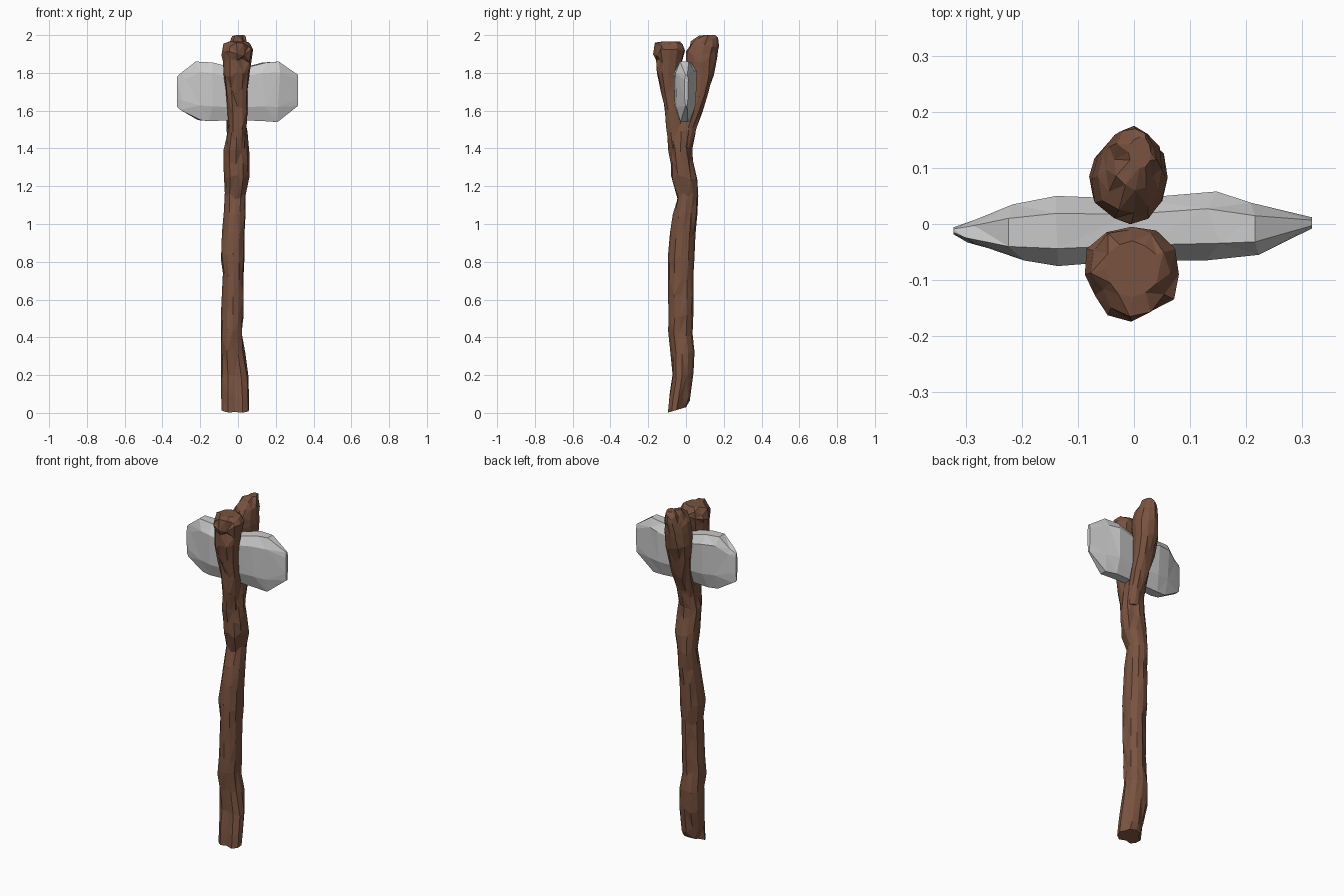
import bpy, bmesh, math, random
from math import sin, cos, pi, exp

random.seed(4)
wood = bpy.data.materials.new("wood")
wood.diffuse_color = (0.19, 0.085, 0.05, 1)


def skin(name, rings, mat=None):
    """Join closed rings of points into a capped flat-faced solid."""
    bm = bmesh.new()
    loops = [[bm.verts.new(p) for p in r] for r in rings]
    n = len(loops[0])
    for a, b in zip(loops, loops[1:]):
        for i in range(n):
            j = (i + 1) % n
            bm.faces.new((a[i], a[j], b[j], b[i]))
    bm.faces.new(loops[0][::-1])
    bm.faces.new(loops[-1])
    bmesh.ops.recalc_face_normals(bm, faces=bm.faces)
    bmesh.ops.triangulate(bm, faces=[f for f in bm.faces if len(f.verts) == 4])
    me = bpy.data.meshes.new(name)
    bm.to_mesh(me)
    bm.free()
    ob = bpy.data.objects.new(name, me)
    bpy.context.collection.objects.link(ob)
    if mat:
        me.materials.append(mat)
    return ob


def branch(name, sections, dents, sides=12, tilt=None):
    """Sections are (z, x min, x max, y min, y max); dents are (angle, z, angular size, height, depth)."""
    rings = []
    for k, (z, x0, x1, y0, y1) in enumerate(sections):
        ring = []
        for i in range(sides):
            a = 2 * pi * i / sides
            r = 1.0 if i % 3 == 0 else random.uniform(0.94, 1.08)
            for da, dz, wa, wz, depth in dents:
                d = (a - da + pi) % (2 * pi) - pi
                r -= depth * exp(-(d / wa) ** 2 - ((z - dz) / wz) ** 2)
            x = (x0 + x1) / 2 + (x1 - x0) / 2 * r * cos(a)
            y = (y0 + y1) / 2 + (y1 - y0) / 2 * r * sin(a)
            end = k in (0, len(sections) - 1)
            dz = random.uniform(-0.02, 0.02) if not end else 0
            if tilt and tilt[0] == k:
                dz = tilt[1] * (y - y0)
            ring.append((x, y, z + dz))
        rings.append(ring)
    return skin(name, rings, wood)


# Handle with bark grooves and knots
branch("handle", [
    (0.00, -0.09, 0.06, -0.10, 0.00), (0.08, -0.09, 0.06, -0.095, 0.02),
    (0.20, -0.09, 0.055, -0.08, 0.04), (0.33, -0.09, 0.04, -0.09, 0.045),
    (0.42, -0.09, 0.03, -0.10, 0.035), (0.52, -0.09, 0.035, -0.095, 0.04),
    (0.62, -0.085, 0.035, -0.095, 0.04), (0.72, -0.08, 0.035, -0.095, 0.04),
    (0.82, -0.09, 0.035, -0.095, 0.045), (0.94, -0.085, 0.035, -0.085, 0.05),
    (1.05, -0.075, 0.04, -0.07, 0.06), (1.15, -0.07, 0.04, -0.045, 0.065),
    (1.25, -0.075, 0.06, -0.08, 0.06), (1.33, -0.08, 0.06, -0.08, 0.04),
    (1.40, -0.08, 0.06, -0.095, 0.035), (1.48, -0.06, 0.05, -0.10, 0.05),
    (1.56, -0.045, 0.035, -0.07, 0.04)],
    [(4.71, 0.05, 0.3, 0.3, 0.3), (0.5, 0.05, 0.35, 0.15, 0.2),
     (2.6, 0.0, 0.35, 0.1, 0.3), (5.24, 0.35, 0.4, 0.07, 0.3),
     (0.0, 0.45, 0.4, 0.06, 0.25), (0.0, 0.65, 0.35, 0.08, 0.25),
     (2.1, 0.6, 0.3, 0.15, 0.2), (1.05, 1.35, 0.4, 0.06, 0.3),
     (3.6, 1.38, 0.4, 0.07, 0.25), (5.5, 1.42, 0.4, 0.06, 0.25)],
    tilt=(0, 0.3))

# Two fork prongs gripping the stone
branch("front_prong", [
    (1.40, -0.05, 0.04, -0.09, -0.01), (1.50, -0.05, 0.045, -0.11, 0.0),
    (1.60, -0.055, 0.05, -0.12, -0.02), (1.70, -0.065, 0.05, -0.135, -0.03),
    (1.79, -0.075, 0.06, -0.155, -0.035), (1.86, -0.08, 0.07, -0.16, -0.02),
    (1.91, -0.09, 0.08, -0.175, -0.005), (1.945, -0.08, 0.065, -0.165, -0.01),
    (1.965, -0.05, 0.045, -0.13, -0.03)],
    [(4.71, 1.6, 0.35, 0.1, 0.2), (5.24, 1.86, 0.35, 0.05, 0.25),
     (3.67, 1.93, 0.4, 0.03, 0.25)])
branch("back_prong", [
    (1.40, -0.05, 0.04, -0.05, 0.03), (1.50, -0.06, 0.045, -0.03, 0.055),
    (1.60, -0.06, 0.05, 0.0, 0.09), (1.70, -0.07, 0.05, 0.015, 0.125),
    (1.79, -0.08, 0.055, 0.02, 0.15), (1.86, -0.075, 0.06, 0.0, 0.165),
    (1.91, -0.065, 0.055, 0.0, 0.17), (1.95, -0.05, 0.05, 0.02, 0.175),
    (1.98, -0.035, 0.04, 0.06, 0.17), (2.00, -0.01, 0.03, 0.10, 0.155)],
    [(1.57, 1.72, 0.4, 0.05, 0.25), (2.1, 1.55, 0.4, 0.05, 0.25)])

# Chipped stone head: stations are (x, z min, z max, y min, y max)
stations = [
    (-0.322, 1.62, 1.78, -0.018, -0.006), (-0.295, 1.605, 1.80, -0.035, 0.008),
    (-0.21, 1.55, 1.86, -0.065, 0.035), (-0.14, 1.545, 1.855, -0.075, 0.05),
    (0.0, 1.55, 1.82, -0.065, 0.045), (0.14, 1.545, 1.855, -0.065, 0.058),
    (0.215, 1.54, 1.86, -0.055, 0.038), (0.317, 1.625, 1.79, -0.008, 0.012)]
rings = []
for n, (x, z0, z1, y0, y1) in enumerate(stations):
    h, m, t = z1 - z0, (y0 + y1) / 2, (y1 - y0) / 2
    jit = 0.0 if n in (0, len(stations) - 1) else 0.014
    profile = [(-0.45, 0), (-0.9, 0.25), (-1, 0.82), (-0.5, 1),
               (0.5, 1), (1, 0.85), (0.9, 0.28), (0.4, 0)]
    rings.append([(x + random.uniform(-jit, jit), m + t * u, z0 + h * v)
                  for u, v in profile])
skin("stone_head", rings)
